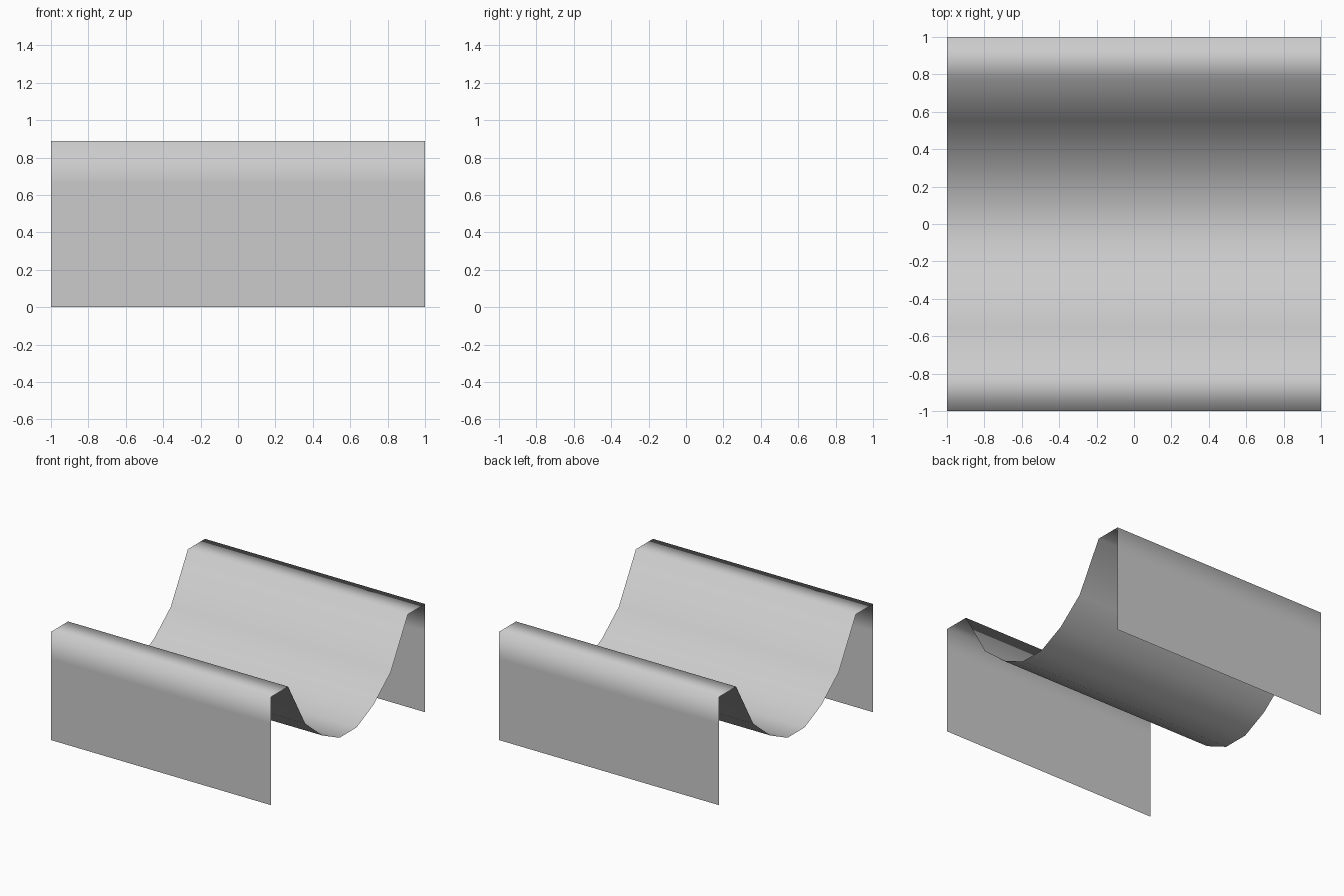
import bpy
import bmesh

if "Cube" in bpy.data.objects:
    bpy.data.objects.remove(bpy.data.objects["Cube"])

CELL = 2 / 9          # spacing of the sheet's segments
TOP = 4 * CELL        # height of walls and flat rims

# Half cross-section (y, z): outer wall, flat rim, then down into the trough
half = [(1, i * CELL) for i in range(5)]
half += [(7 * CELL / 2, TOP), (5 * CELL / 2, 0.50),
         (3 * CELL / 2, 0.318), (CELL / 2, 0.214)]

# Mirror to the full open profile, front to back
profile = [(-y, z) for y, z in half] + half[::-1]

# Sweep the profile along x as a single open sheet, ends left open
bm = bmesh.new()
left = [bm.verts.new((-1, y, z)) for y, z in profile]
right = [bm.verts.new((1, y, z)) for y, z in profile]
for i in range(len(profile) - 1):
    face = bm.faces.new((left[i], right[i], right[i + 1], left[i + 1]))
    face.smooth = True

mesh = bpy.data.meshes.new("trough_sheet")
bm.to_mesh(mesh)
bm.free()
sheet = bpy.data.objects.new("trough_sheet", mesh)
bpy.context.collection.objects.link(sheet)
